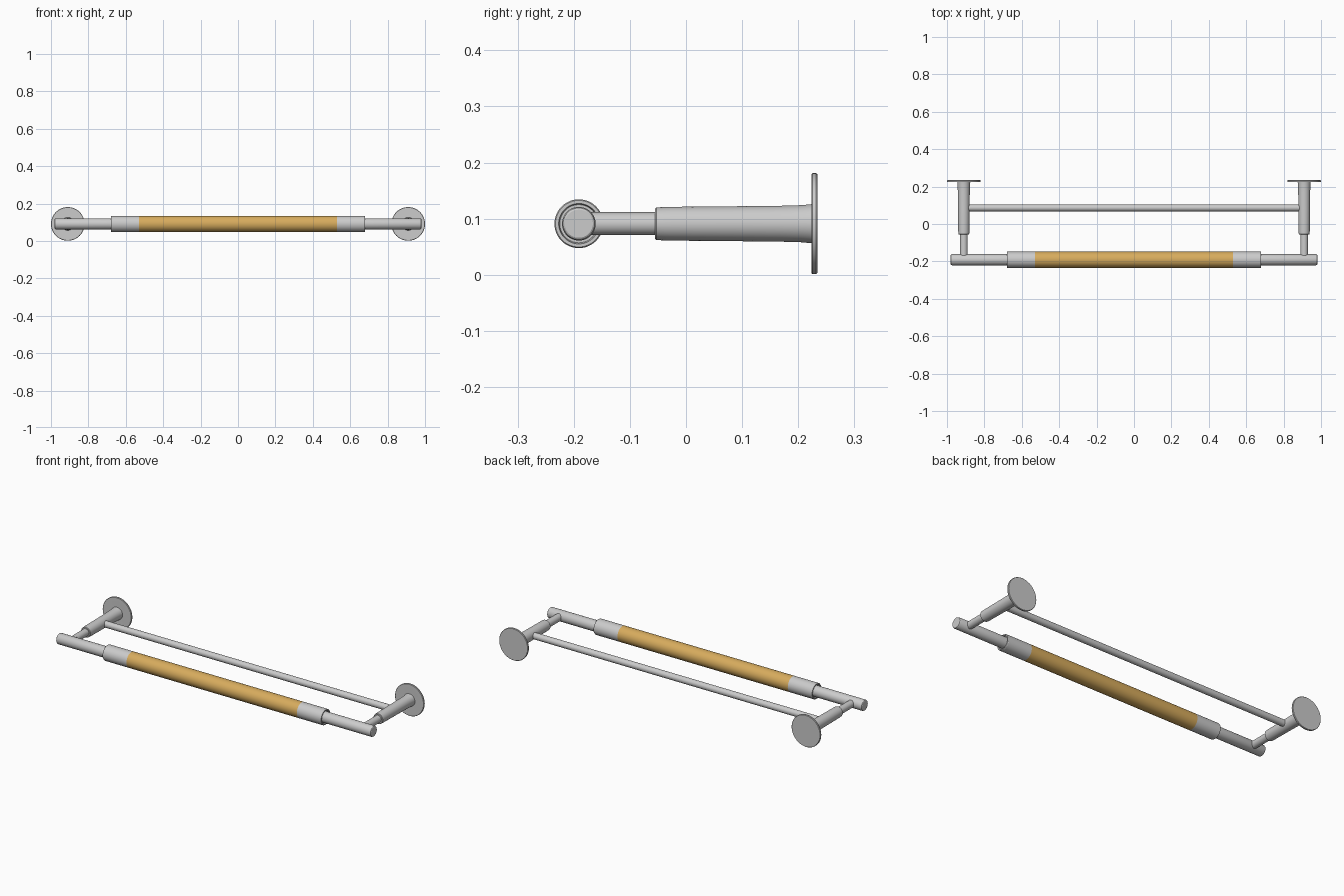
import bpy, bmesh, math

if "Cube" in bpy.data.objects:
    bpy.data.objects.remove(bpy.data.objects["Cube"])

ZC = 0.091      # height of every tube's axis
BAR_Y = -0.191  # front bar axis
POST_X = 0.91   # wall post axis
RAIL_Y = 0.086  # rear rail axis


def lathe(name, profile, axis, centre, mat=None, segs=48):
    """Spin (position along axis, radius) points into a solid around x or y."""
    bm = bmesh.new()
    rings = []
    for t, r in profile:
        ring = []
        for i in range(segs):
            a = 2 * math.pi * i / segs
            u, v = r * math.cos(a), r * math.sin(a)
            ring.append(bm.verts.new((t, u, v) if axis == 'X' else (u, t, v)))
        rings.append(ring)
    for a, b in zip(rings, rings[1:]):
        for i in range(segs):
            j = (i + 1) % segs
            bm.faces.new((a[i], a[j], b[j], b[i]))
    bm.faces.new(rings[0])
    bm.faces.new(rings[-1])
    bmesh.ops.recalc_face_normals(bm, faces=bm.faces)
    mesh = bpy.data.meshes.new(name)
    bm.to_mesh(mesh)
    bm.free()
    ob = bpy.data.objects.new(name, mesh)
    ob.location = centre
    bpy.context.collection.objects.link(ob)
    if mat:
        mesh.materials.append(mat)
    bpy.ops.object.select_all(action='DESELECT')
    ob.select_set(True)
    bpy.context.view_layer.objects.active = ob
    bpy.ops.object.shade_smooth_by_angle(angle=math.radians(30))
    return ob


wood = bpy.data.materials.new("golden_grip")
wood.diffuse_color = (0.68, 0.41, 0.11, 1)
wood.use_nodes = True
wood.node_tree.nodes["Principled BSDF"].inputs["Base Color"].default_value = wood.diffuse_color

# Front bar: coloured grip and the thin rail behind it
lathe("grip", [(-0.53, 0.0435), (0.53, 0.0435)], 'X', (0, BAR_Y, ZC), wood)
lathe("rear_rail", [(-0.89, 0.018), (0.89, 0.018)], 'X', (0, RAIL_Y, ZC))

for side, s in (("left", -1), ("right", 1)):
    # Collar at the grip end, with a shallow recess round the bar
    collar = [(0.53, 0.0435), (0.677, 0.0435), (0.68, 0.0415),
              (0.68, 0.036), (0.672, 0.034), (0.672, 0.028)]
    lathe(side + "_collar", [(s * t, r) for t, r in collar], 'X', (0, BAR_Y, ZC))

    # Exposed bar end
    bar = [(0.64, 0.030), (0.973, 0.030), (0.978, 0.028), (0.98, 0.025)]
    lathe(side + "_bar_end", [(s * t, r) for t, r in bar], 'X', (0, BAR_Y, ZC))

    # Thin post, tapered sleeve and wall flange
    x = s * POST_X
    lathe(side + "_post", [(-0.18, 0.0205), (-0.04, 0.0205)], 'Y', (x, 0, ZC))
    lathe(side + "_sleeve",
          [(-0.055, 0.027), (-0.053, 0.029), (-0.035, 0.030), (0.08, 0.031),
           (0.17, 0.032), (0.205, 0.033), (0.226, 0.035)], 'Y', (x, 0, ZC))
    lathe(side + "_flange",
          [(0.224, 0.030), (0.2235, 0.064), (0.2235, 0.088), (0.2255, 0.090),
           (0.232, 0.090), (0.2342, 0.088)], 'Y', (x, 0, ZC))
